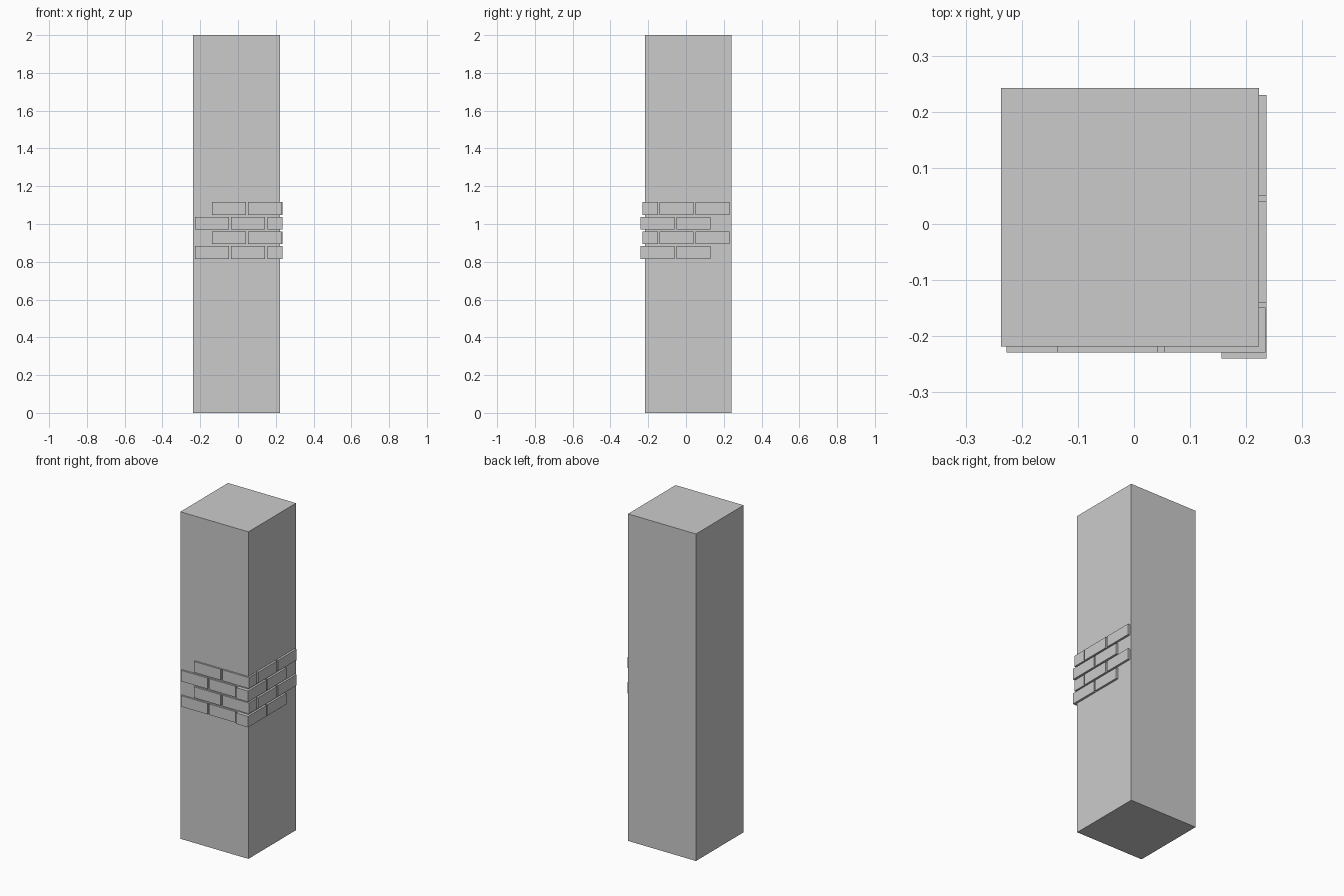
import bpy

if "Cube" in bpy.data.objects:
    bpy.data.objects.remove(bpy.data.objects["Cube"])

L, D, H = 0.18, 0.08, 0.067     # brick length, depth, height
PITCH, BASE = 0.0775, 0.816     # course spacing and lowest course
FRONT, RIGHT = -0.229, 0.236    # outer planes of the brick facing


def box(name, x0, y0, z0, sx, sy, sz):
    bpy.ops.mesh.primitive_cube_add(size=1, location=(x0 + sx / 2, y0 + sy / 2, z0 + sz / 2))
    ob = bpy.context.object
    ob.name = name
    ob.scale = (sx, sy, sz)
    bpy.ops.object.transform_apply(location=False, rotation=False, scale=True)
    return ob


# square pillar core
box("pillar", -0.237, -0.218, 0, 0.46, 0.46, 2.0)

# four courses of exposed brick wrapping the front right corner
for row in range(4):
    z = BASE + row * PITCH
    if row % 2 == 0:
        # corner brick runs along the right side
        box("corner_brick", RIGHT - D, -0.24, z, D, L, H)
        front_x = (-0.227, -0.037)
        right_y = (-0.05,)
    else:
        # corner brick runs along the front
        box("corner_brick", 0.054, FRONT, z, L, D, H)
        front_x = (-0.137,)
        right_y = (-0.14, 0.05)
    for x in front_x:
        box("front_brick", x, FRONT, z, L, D, H)
    for y in right_y:
        box("side_brick", RIGHT - D, y, z, D, L, H)
